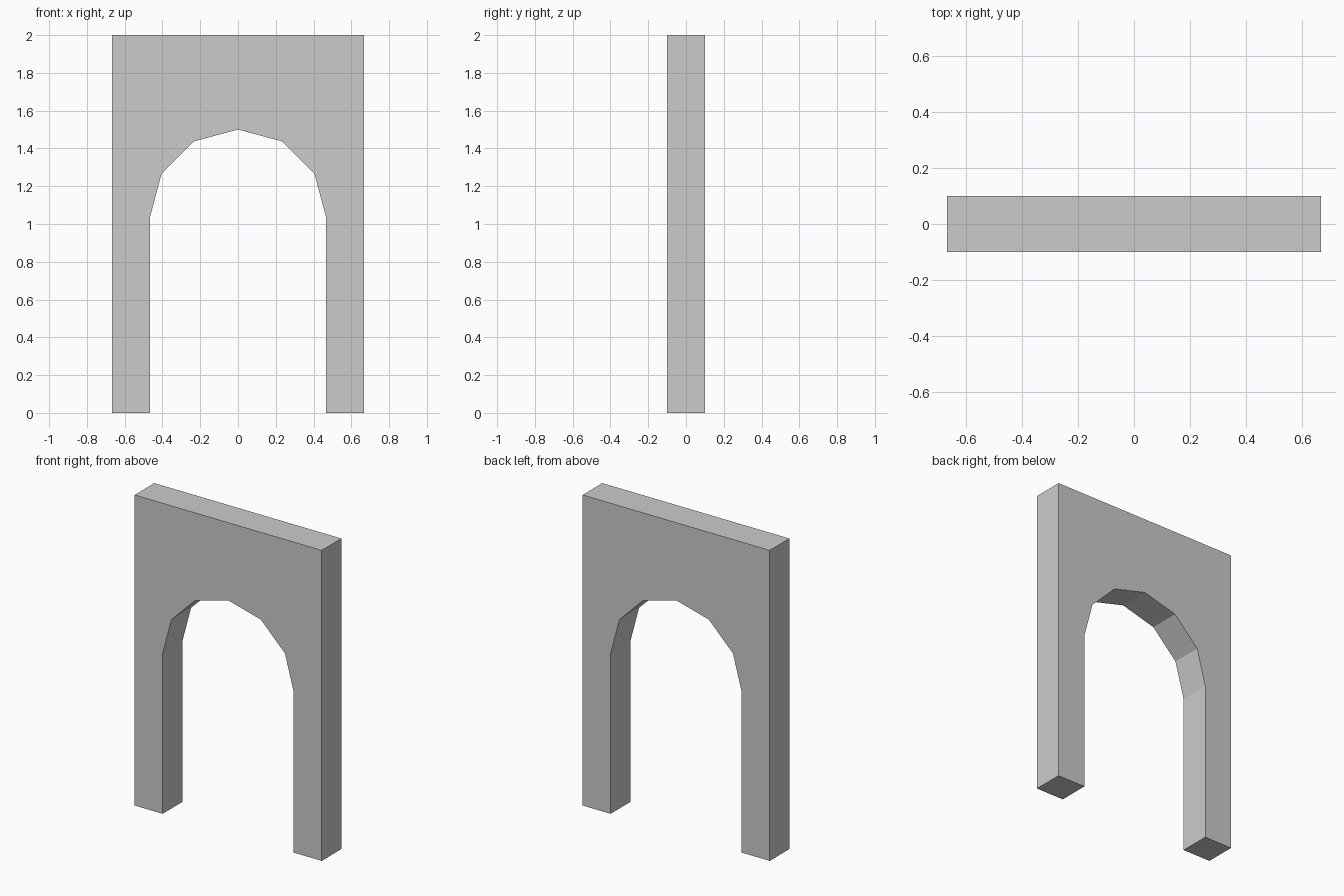
import bpy
import bmesh
from math import sin, cos, pi

if "Cube" in bpy.data.objects:
    bpy.data.objects.remove(bpy.data.objects["Cube"])

HALF_W, HEIGHT, DEPTH = 2 / 3, 2.0, 0.2
RADIUS, SPRING_Z, SEGMENTS = 0.467, 1.033, 6

# Wall outline with a six-sided round arch over straight legs
arch = [(RADIUS * cos(pi * i / SEGMENTS), SPRING_Z + RADIUS * sin(pi * i / SEGMENTS))
        for i in range(SEGMENTS + 1)]
outline = [(-RADIUS, 0), (-HALF_W, 0), (-HALF_W, HEIGHT),
           (HALF_W, HEIGHT), (HALF_W, 0), (RADIUS, 0)] + arch

# Front face, extruded through the wall thickness
bm = bmesh.new()
face = bm.faces.new([bm.verts.new((x, -DEPTH / 2, z)) for x, z in outline])
result = bmesh.ops.extrude_face_region(bm, geom=[face], use_keep_orig=True)
back = [v for v in result["geom"] if isinstance(v, bmesh.types.BMVert)]
bmesh.ops.translate(bm, verts=back, vec=(0, DEPTH, 0))
bmesh.ops.recalc_face_normals(bm, faces=bm.faces)

mesh = bpy.data.meshes.new("arch_wall")
bm.to_mesh(mesh)
bm.free()
bpy.context.collection.objects.link(bpy.data.objects.new("arch_wall", mesh))
